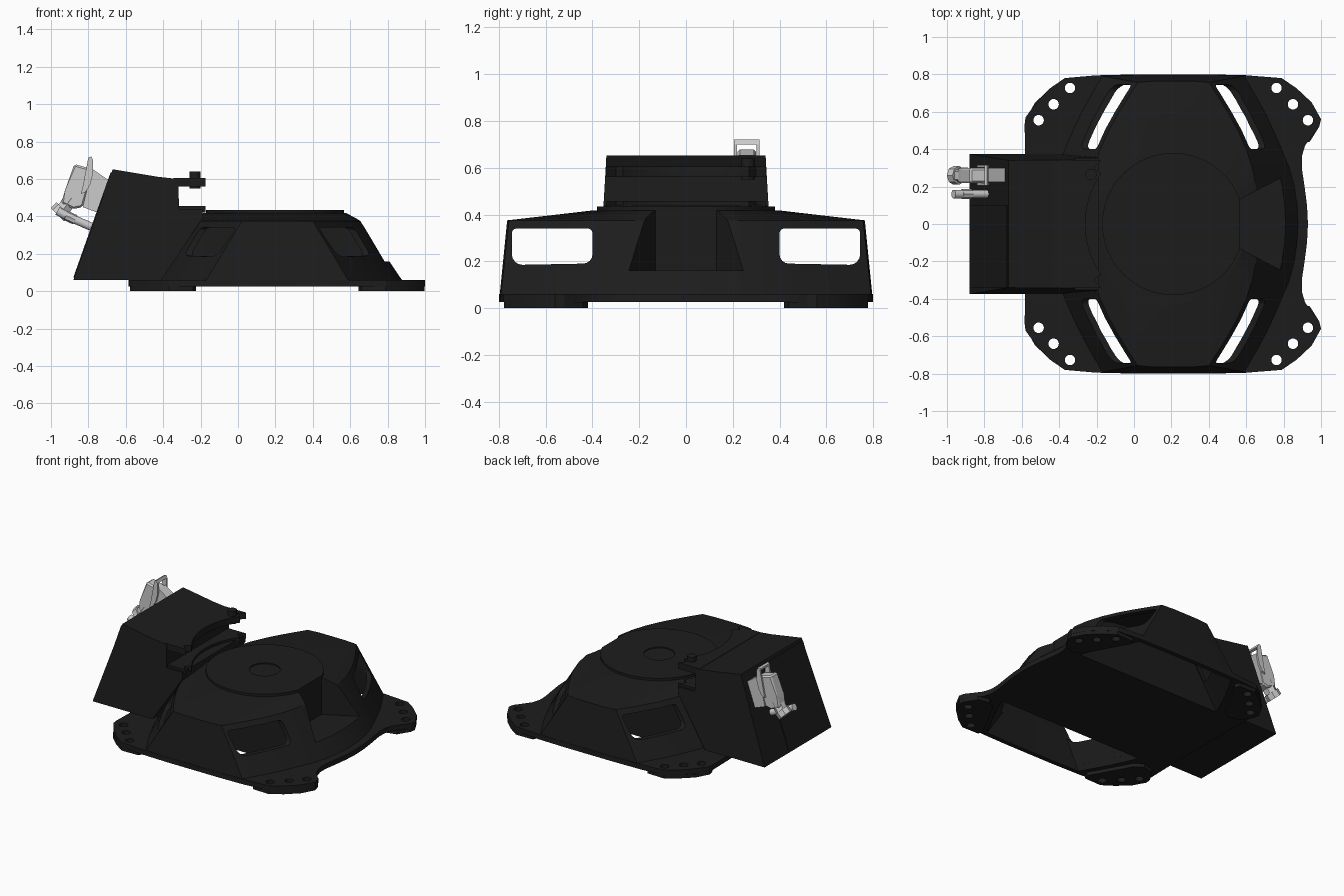
import bpy, bmesh, math
from mathutils import Vector

if "Cube" in bpy.data.objects:
    bpy.data.objects.remove(bpy.data.objects["Cube"])

CX = 0.21  # centre of the round housing
BLACK = bpy.data.materials.new("black_casting")
BLACK.diffuse_color = (0.012, 0.012, 0.012, 1)
BLACK.use_nodes = True
BLACK.node_tree.nodes["Principled BSDF"].inputs["Base Color"].default_value = BLACK.diffuse_color


def make(name, bm, mat=BLACK, smooth=False):
    bmesh.ops.recalc_face_normals(bm, faces=bm.faces)
    me = bpy.data.meshes.new(name)
    bm.to_mesh(me)
    bm.free()
    ob = bpy.data.objects.new(name, me)
    bpy.context.collection.objects.link(ob)
    if mat:
        me.materials.append(mat)
    if smooth:
        shade(ob)
    return ob


def shade(ob):
    bpy.ops.object.select_all(action='DESELECT')
    ob.select_set(True)
    bpy.context.view_layer.objects.active = ob
    bpy.ops.object.shade_smooth_by_angle(angle=math.radians(20))


def loft_bm(rings, bm=None):
    bm = bm or bmesh.new()
    vs = [[bm.verts.new(p) for p in r] for r in rings]
    n = len(vs[0])
    for a, b in zip(vs, vs[1:]):
        for i in range(n):
            j = (i + 1) % n
            bm.faces.new((a[i], a[j], b[j], b[i]))
    bm.faces.new(vs[0][::-1])
    bm.faces.new(vs[-1])
    return bm


def prism_bm(pts, lo, hi, axis='z', bm=None):
    def put(p, d):
        return {'z': (p[0], p[1], d), 'y': (p[0], d, p[1]), 'x': (d, p[0], p[1])}[axis]
    return loft_bm([[put(p, d) for p in pts] for d in (lo, hi)], bm)


def rod_bm(a, b, r1, r2=None, n=24, bm=None):
    a, b = Vector(a), Vector(b)
    q = (b - a).to_track_quat('Z', 'Y')
    ring = lambda c, r: [c + q @ Vector((r * math.cos(2 * math.pi * i / n), r * math.sin(2 * math.pi * i / n), 0))
                         for i in range(n)]
    return loft_bm([ring(a, r1), ring(b, r1 if r2 is None else r2)], bm)


def cut(ob, cutter):
    m = ob.modifiers.new("cut", 'BOOLEAN')
    m.operation, m.solver, m.object = 'DIFFERENCE', 'EXACT', cutter
    dg = bpy.context.evaluated_depsgraph_get()
    dg.update()
    ob.data = bpy.data.meshes.new_from_object(ob.evaluated_get(dg))
    ob.modifiers.clear()
    cutter.hide_render = True


def drop(*obs):
    for o in obs:
        bpy.data.objects.remove(o)


# Housing outline: one quarter as (base half width, base y, roof half width, roof y)
QUARTER = [(.69, 0, .455, 0), (.685, .1, .452, .1), (.67, .2, .442, .2), (.643, .3, .423, .3), (.60, .4, .39, .4),
           (.557, .5, .345, .5), (.51, .6, .295, .59), (.455, .7, .24, .68), (.40, .795, .19, .757),
           (.2, .8, .1, .765), (0, .8, 0, .765)]
FULL = (QUARTER + [(-a, b, -c, d) for a, b, c, d in QUARTER[-2::-1]])
FULL += [(a, -b, c, -d) for a, b, c, d in FULL[-2:0:-1]]


def ring(z, s, top):
    return [(CX + q[2 * top] * s, q[2 * top + 1] * s, z) for q in FULL]


def disc(z, r):
    return [(CX + v.x, v.y, z) for v in (Vector((q[2], q[3])).normalized() * r for q in FULL)]


# Sloped housing: solid core with a hollow chamber at each end, open below
housing = make("housing", loft_bm([ring(.025, 1, 0), ring(.375, 1, 1), disc(.418, .395)]))
cavity = make("cavity_cutter", loft_bm([ring(-.1, .96, 0), ring(.025, .96, 0), ring(.352, .96, 1), disc(.39, .37)]))
core = make("core_cutter", prism_bm([(-2, -.39), (2, -.39), (2, .39), (-2, .39)], -.3, .8))
cut(cavity, core)
cut(housing, cavity)

# Turntable disc on the roof, notched together with the housing
plate = make("turntable_plate", rod_bm((CX, 0, .40), (CX, 0, .435), .38, n=64))
bore = make("bore_cutter", rod_bm((CX, 0, .427), (CX, 0, .5), .1, n=40))
cut(plate, bore)
wedge = [(.565, -.13), (.81, -.26), (1.1, -.41), (1.1, .41), (.81, .26), (.565, .13)]
notch = make("notch_cutter", prism_bm(wedge, .16, .6))
cut(housing, notch)
cut(plate, notch)

# Four side windows: two rounded slots running through both sloped walls
for s in (1, -1):
    pts = []
    for cy, cz, a0, r in ((.725, .32, 0, .02), (.42, .32, 90, .02), (.44, .23, 180, .04), (.70, .23, 270, .045)):
        for k in range(5):
            a = math.radians(a0 + 22.5 * k)
            pts.append((s * (cy + r * math.cos(a)), cz + r * math.sin(a)))
    win = make("window_cutter", prism_bm(pts, -.8, 1.3, 'x'))
    cut(housing, win)
    drop(win)

# Base flange and mounting feet
half = [(.93, 0), (.925, .1), (.912, .2), (.897, .3), (.897, .36), (.915, .42), (.955, .475), (.99, .52), (1.0, .56),
        (.95, .65), (.87, .725), (.79, .78), (.6, .795), (.2, .8), (-.2, .795), (-.37, .78), (-.45, .725), (-.53, .64),
        (-.58, .57), (-.585, .53), (-.58, .3)]
flange = make("base_flange", prism_bm(half + [(x, -y) for x, y in half[:0:-1]], .025, .06))
cut(flange, cavity)
holes = bmesh.new()
feet = []
FOOT = [(.66, .775), (.79, .778), (.87, .723), (.95, .648), (.998, .56), (.99, .52), (.94, .44), (.86, .42), (.8, .46),
        (.68, .68), (.645, .74)]
for sx in (1, -1):
    for sy in (1, -1):
        m = lambda x, y: (CX + sx * (x - CX), sy * y)
        feet.append(make("mounting_foot", prism_bm([m(*p) for p in FOOT], 0, .026)))
        for p in ((.93, .555), (.85, .64), (.762, .727)):
            rod_bm((*m(*p), -.1), (*m(*p), .2), .028, bm=holes)
drill = make("bolt_hole_cutter", holes)
for o in feet + [flange]:
    cut(o, drill)

# Connection box, tapering slightly towards its top
PROFILE = [(-.88, .06), (-.67, .652), (-.43, .612), (-.32, .60), (-.315, .44), (-.19, .44), (-.19, .39), (-.41, .06)]
w = lambda z: .375 - .035 * (z - .06) / .6
make("connection_box", loft_bm([[(x, s * w(z), z) for x, z in PROFILE] for s in (-1, 1)]))
nx, nz = -.942, .335  # outward direction of the sloped rear panel
bx = lambda t, d: (-.88 + .21 * t + nx * d, .06 + .592 * t + nz * d)
make("rear_cover", prism_bm([bx(.02, -.01), bx(.97, -.01), bx(.97, .005), bx(.02, .005)], -.34, .1, 'y'))

# Curved lips clasping the turntable
arc = [(CX - .47 * math.cos(a), .47 * math.sin(a)) for a in (math.radians(-35 + 70 * i / 24) for i in range(25))]
lip = [(-.345, -.34), (-.175, -.34), (-.215, -.3)] + arc + [(-.215, .3), (-.175, .34), (-.345, .34)]
make("upper_lip", prism_bm(lip, .56, .605))
make("lower_lip", prism_bm(lip, .42, .457))
make("stop_pin", rod_bm((-.23, .265, .55), (-.23, .265, .64), .03), smooth=True)

# Large plug: seat, hood, cable gland and latch lever
make("plug_seat", prism_bm([(-.83, .45), (-.78, .655), (-.68, .585), (-.75, .42)], .225, .3, 'y'), None)
hood = prism_bm([(-.945, .47), (-.925, .54), (-.875, .68), (-.77, .65), (-.83, .45), (-.88, .44)], .22, .3, 'y')
bmesh.ops.bevel(hood, geom=hood.edges[:], offset=.01, segments=1, affect='EDGES')
make("plug_hood", hood, None)
gland = rod_bm((-.89, .26, .50), (-.935, .26, .435), .042, n=6)
rod_bm((-.925, .26, .445), (-.955, .26, .42), .036, bm=gland)
rod_bm((-.935, .26, .44), (-.965, .26, .41), .05, n=8, bm=gland)
make("cable_gland", gland, None)
LEVER = [(-.80, .715), (-.785, .72), (-.775, .70), (-.775, .63), (-.79, .57), (-.815, .53), (-.84, .52), (-.83, .56)]
lever = prism_bm(LEVER, .205, .218, 'y')
prism_bm(LEVER, .302, .315, 'y', lever)
prism_bm([(-.80, .70), (-.80, .715), (-.785, .72), (-.777, .70)], .21, .31, 'y', lever)
make("latch_lever", lever, None)

# Small round plug beside it
small = rod_bm((-.785, .16, .345), (-.90, .16, .395), .022)
rod_bm((-.87, .16, .382), (-.92, .16, .405), .027, n=8, bm=small)
rod_bm((-.92, .16, .405), (-.965, .16, .43), .023, bm=small)
make("small_plug", small, None, True)

drop(cavity, core, bore, notch, drill)
for o in [housing, plate, flange] + feet:
    shade(o)
